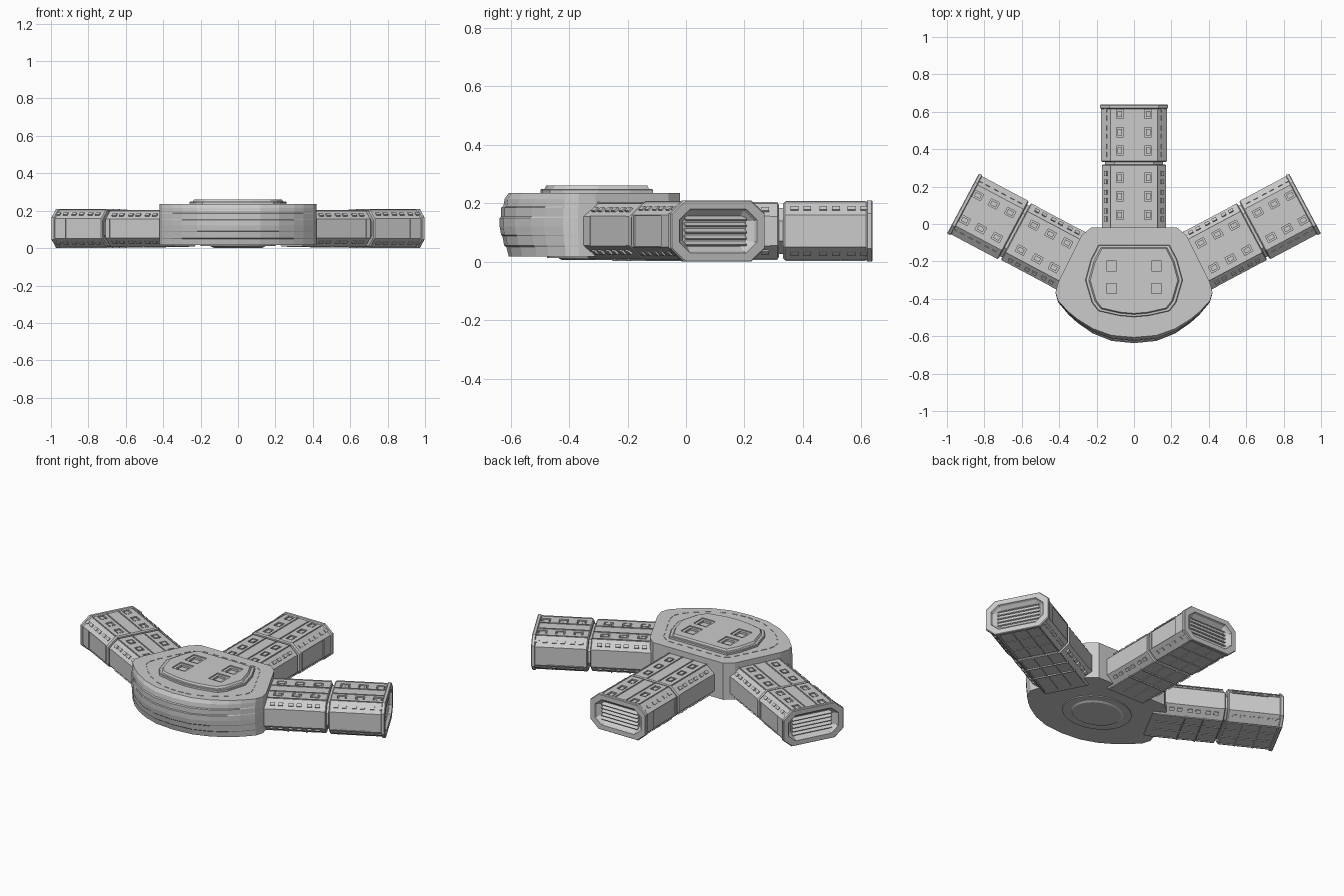
import bpy, bmesh, math
from mathutils import Matrix, Vector

if "Cube" in bpy.data.objects:
    bpy.data.objects.remove(bpy.data.objects["Cube"])


def finish(name, bm):
    bmesh.ops.recalc_face_normals(bm, faces=bm.faces)
    me = bpy.data.meshes.new(name)
    bm.to_mesh(me)
    bm.free()
    ob = bpy.data.objects.new(name, me)
    bpy.context.collection.objects.link(ob)
    return ob


def loft(name, rings):
    bm = bmesh.new()
    vs = [[bm.verts.new(p) for p in r] for r in rings]
    n = len(vs[0])
    for a, b in zip(vs, vs[1:]):
        for i in range(n):
            j = (i + 1) % n
            bm.faces.new((a[i], a[j], b[j], b[i]))
    bm.faces.new(vs[0])
    bm.faces.new(vs[-1])
    return finish(name, bm)


def boxes(name, items):
    # each item: centre, size, rotation angle, rotation axis
    bm = bmesh.new()
    for c, s, ang, ax in items:
        m = Matrix.Translation(c) @ Matrix.Rotation(ang, 4, ax) @ Matrix.Diagonal((*s, 1))
        bmesh.ops.create_cube(bm, size=1, matrix=m)
    return finish(name, bm)


def carve(ob, cutter):
    cutter.hide_render = True
    mod = ob.modifiers.new("cut", 'BOOLEAN')
    mod.operation = 'DIFFERENCE'
    mod.solver = 'EXACT'
    mod.object = cutter
    bpy.context.view_layer.objects.active = ob
    bpy.ops.object.modifier_apply(modifier=mod.name)
    bpy.data.objects.remove(cutter)


def mirror_outline(half):
    return half + [(-x, y) for x, y in reversed(half) if x > 0]


# ---- hub: plan outline with a stepped bulging front
hub_plan = mirror_outline([(0, -.02), (.23, -.02), (.28, -.06), (.405, -.31), (.42, -.37),
                           (.405, -.42), (.35, -.485), (.30, -.53), (.22, -.585), (.12, -.625), (0, -.637)])


def hub_ring(z, s):
    return [(x, y if y > -.33 else -.33 + (y + .33) * s, z) for x, y in hub_plan]


hub = loft("hub", [hub_ring(z, s) for z, s in (
    (.018, .90), (.05, .925), (.055, .95), (.088, .97), (.092, .985), (.12, 1), (.15, 1),
    (.154, .985), (.185, .985), (.189, .96), (.215, .945), (.235, .90))])

# ---- raised roof plate in two tiers with four square skylights
plate_plan = mirror_outline([(0, -.113), (.19, -.113), (.23, -.19), (.26, -.30), (.225, -.42),
                             (.19, -.465), (.08, -.49), (0, -.497)])


def plate_ring(z, s):
    return [(x * s, -.305 + (y + .305) * s, z) for x, y in plate_plan]


plate = loft("roof_plate", [plate_ring(z, s) for z, s in (
    (.225, 1), (.246, 1), (.249, .985), (.249, .93), (.26, .90))])
lights = [(x, y) for x in (-.12, .12) for y in (-.225, -.345)]
carve(plate, boxes("skylight_cutter", [((x, y, .26), (.085, .085, .012), 0, 'Z') for x, y in lights]))
carve(plate, boxes("skylight_inner_cutter", [((x, y, .254), (.055, .055, .024), 0, 'Z') for x, y in lights]))

# ---- stepped oval ring under the hub
def oval(z, rx, ry):
    return [(rx * math.cos(t * math.tau / 32), -.31 + ry * math.sin(t * math.tau / 32), z) for t in range(32)]


loft("underside_disc", [oval(.03, .20, .165), oval(.012, .20, .165), oval(.012, .15, .125),
                        oval(.006, .14, .115)])

# thin slots around the hub roof and front wall
slots = []
for a, b in zip(hub_plan, hub_plan[1:] + hub_plan[:1]):
    pa, pb = [Vector((x * .80, -.32 + (y + .32) * .80)) for x, y in (a, b)]
    d = pb - pa
    n = max(1, round(d.length / .06))
    for k in range(n):
        p = pa + d * (k + .5) / n
        slots.append(((p.x, p.y, .235), (min(.035, d.length / n * .7), .005, .006),
                      math.atan2(d.y, d.x), 'Z'))
carve(hub, boxes("hub_slot_cutter", slots))


# ---- arm, built along y with its outer end at the origin
def octagon(y, hw, z0, z1, cx, cz):
    return [(-hw + cx, y, z0), (hw - cx, y, z0), (hw, y, z0 + cz), (hw, y, z1 - cz),
            (hw - cx, y, z1), (-hw + cx, y, z1), (-hw, y, z1 - cz), (-hw, y, z0 + cz)]


def arm_ring(y, inset):
    return octagon(y, .182 - inset, inset, .21 - inset, .052, .045)


arm = loft("arm_body", [arm_ring(y, i) for y, i in (
    (-.71, .010), (-.325, .010), (-.320, .015), (-.320, .026), (-.306, .026), (-.306, .012),
    (-.300, .006), (-.022, .006), (-.018, 0), (-.004, 0), (0, .003))] + [
    octagon(0, .150, .030, .180, .042, .036), octagon(-.012, .145, .035, .175, .040, .034),
    octagon(-.03, .122, .052, .158, .02, .02)])

win_y = (-.05, -.147, -.245, -.39, -.49, -.59)
carve(arm, boxes("window_cutter",
                 [((s * .075, y, .203), (.038, .05, .026), 0, 'X') for s in (-1, 1) for y in win_y]))
# recessed side panels, one per segment
carve(arm, boxes("side_panel_cutter",
                 [((s * .182, y, .105), (.022, l, .104), 0, 'X')
                  for s in (-1, 1) for y, l in ((-.185, .20), (-.48, .26))]))

# ---- arm trim: roof strip edges, window panes, chamfer tabs, floor ribs
trim = []
tilt = math.atan2(.045, .052)
for s in (-1, 1):
    for y, l, top in ((-.161, .275, .205), (-.50, .35, .201)):
        trim.append(((s * .036, y, top), (.006, l, .006), 0, 'X'))
        trim.append(((s * .122, y, top), (.005, l, .005), 0, 'X'))
        for x in (.04, .115):
            trim.append(((s * x, y, .21 - top + .001), (.008, l, .008), 0, 'X'))
    for y in win_y:
        trim.append(((s * .075, y, .198), (.024, .034, .006), 0, 'X'))
        up = .182 if y > -.3 else .178
        for dy in (-.022, .022):
            trim.append(((s * .151, y + dy, up), (.018, .026, .008), s * tilt, 'Y'))
            trim.append(((s * .151, y + dy, .21 - up), (.018, .026, .008), -s * tilt, 'Y'))
for y in (-.11, -.21, -.43, -.53):
    trim.append(((0, y, .007), (.25, .006, .008), 0, 'X'))
trim_ob = boxes("arm_trim", trim)

# ---- louvres in the end opening
louvres = boxes("end_louvres", [((0, -.022, .062 + .0215 * i), (.235, .020, .006), math.radians(-35), 'X')
                                for i in range(5)])

# ---- place the three arms
places = (("back", (0, .638, 0), 0), ("right", (.914, .11, 0), -62), ("left", (-.914, .11, 0), 62))
for part in (arm, trim_ob, louvres):
    base = part.name
    for i, (side, loc, ang) in enumerate(places):
        ob = part if i == 0 else part.copy()
        if i:
            bpy.context.collection.objects.link(ob)
        ob.name = side + "_" + base
        ob.location = loc
        ob.rotation_euler = (0, 0, math.radians(ang))
